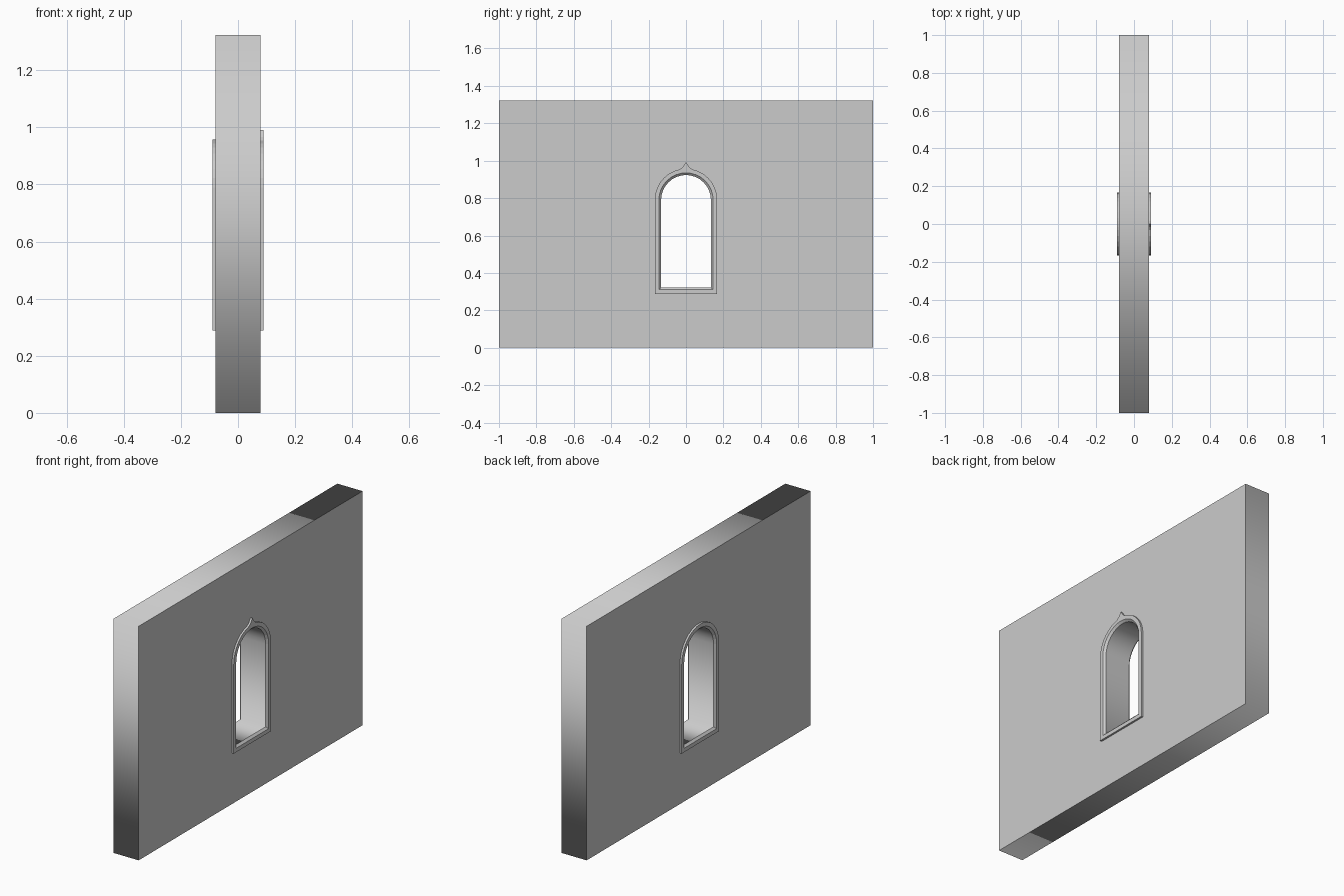
import bpy, bmesh
from math import sin, cos, pi, radians

if "Cube" in bpy.data.objects:
    bpy.data.objects.remove(bpy.data.objects["Cube"])

R, SILL, SPRING = 0.133, 0.322, 0.79      # opening half width, bottom, arch start
HALF, HEIGHT = 0.079, 1.323               # wall half thickness, height
STEP = pi / 32
ANGLES = [i * 2 * STEP for i in range(17)] + [pi / 2 - STEP, pi / 2 + STEP]
ANGLES.sort()


def outline(offset, peak=0.0):
    """Arched opening outline (y, z), grown by offset, with an optional pointed tip."""
    r = R + offset
    pts = [(-r, SILL - offset), (r, SILL - offset)]
    for a in ANGLES:
        d = abs(a - pi / 2) / STEP
        lift = peak * max(0.0, 1 - d / 2) ** 1.7
        pts.append((r * cos(a), SPRING + r * sin(a) + lift))
    return pts


# Wall with the arched opening, filled 2D curve stood upright
def wall():
    cu = bpy.data.curves.new("wall", 'CURVE')
    cu.dimensions = '2D'
    cu.fill_mode = 'BOTH'
    cu.extrude = HALF
    box = [(-1, 0), (1, 0), (1, HEIGHT), (-1, HEIGHT)]
    for pts in (box, outline(0)):
        sp = cu.splines.new('POLY')
        sp.points.add(len(pts) - 1)
        for p, (y, z) in zip(sp.points, pts):
            p.co = (y, z, 0, 1)
        sp.use_cyclic_u = True
    ob = bpy.data.objects.new("wall", cu)
    ob.rotation_euler = (radians(90), 0, radians(90))
    bpy.context.collection.objects.link(ob)
    bpy.context.view_layer.objects.active = ob
    ob.select_set(True)
    bpy.ops.object.convert(target='MESH')
    ob.select_set(False)


# Raised moulding around the opening, on one face of the wall
def surround(name, side, peak):
    # profile: outward offset, distance from wall centre, share of the tip
    profile = [(0.034, HALF - 0.004, 1), (0.034, 0.09, 1),
               (0.012, 0.09, 0), (0.0, HALF, 0), (0.004, HALF - 0.004, 0)]
    bm = bmesh.new()
    loops = [[bm.verts.new((side * x, y, z)) for y, z in outline(o, peak * k)]
             for o, x, k in profile]
    n = len(loops[0])
    for a, b in zip(loops, loops[1:] + loops[:1]):
        for i in range(n):
            j = (i + 1) % n
            bm.faces.new((a[i], a[j], b[j], b[i]))
    bmesh.ops.recalc_face_normals(bm, faces=bm.faces)
    me = bpy.data.meshes.new(name)
    bm.to_mesh(me)
    bm.free()
    bpy.context.collection.objects.link(bpy.data.objects.new(name, me))


wall()
surround("pointed_window_surround", 1, 0.034)
surround("plain_window_surround", -1, 0.0)
